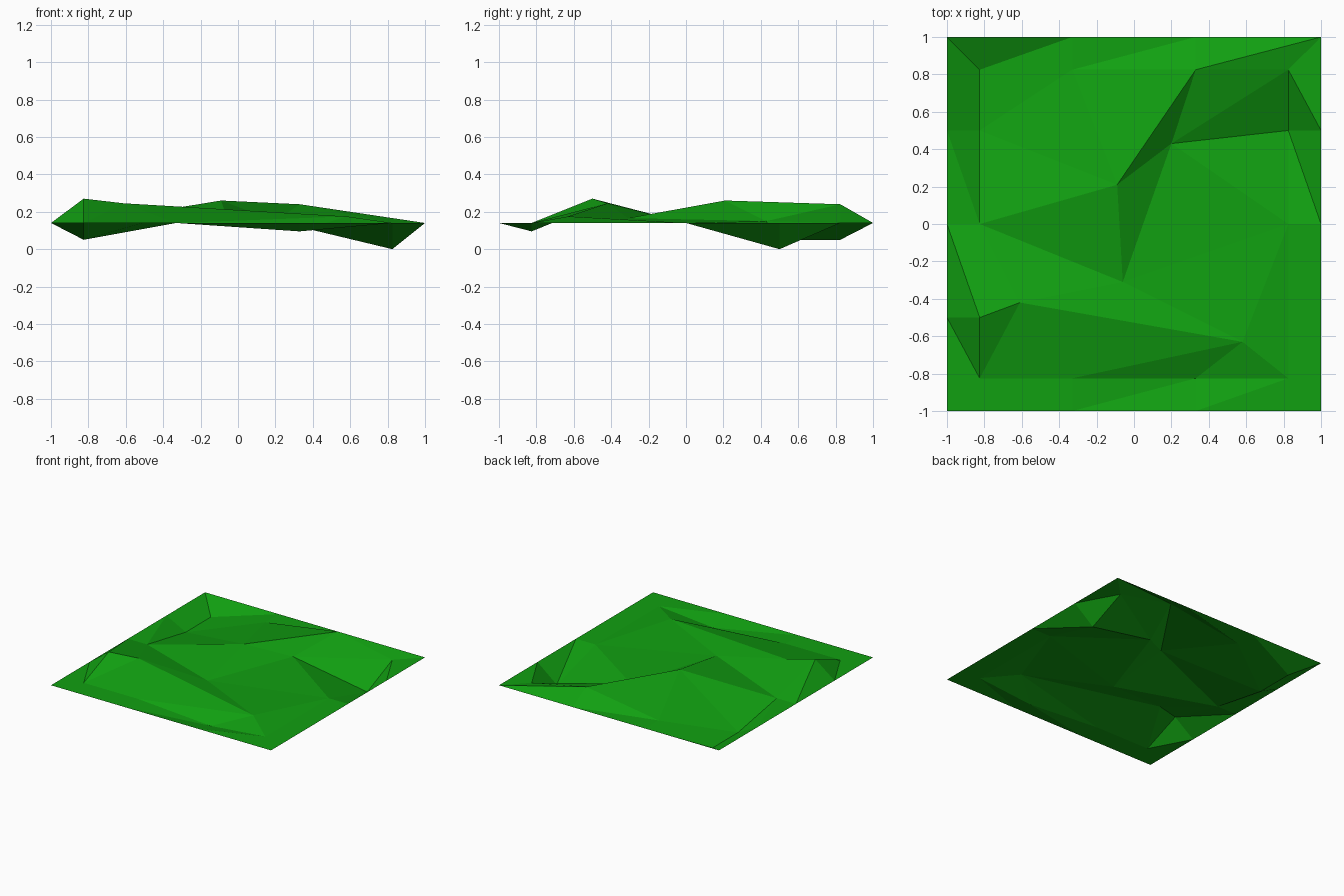
import bpy
from mathutils import Vector
from mathutils.geometry import delaunay_2d_cdt

if "Cube" in bpy.data.objects:
    bpy.data.objects.remove(bpy.data.objects["Cube"])

REST = 0.14          # height of the rim and of undisturbed ground
INNER = 0.825        # half size of the inner ring


def ring(s):
    """14 points counter-clockwise from the front left corner of a square."""
    t, h, e = 0.33, 0.5, s
    return ([(-e, -s), (-t, -s), (t, -s)] + [(s, -e), (s, -h), (s, 0), (s, h)] +
            [(e, s), (t, s), (-t, s)] + [(-s, e), (-s, h), (-s, 0), (-s, -h)])


# Inner ring with its bumps and dips, then five hill points
bumps = {2: 0.095, 6: 0.0, 8: 0.24, 10: 0.05, 11: 0.05, 13: 0.27}
inner = [(x, y, bumps.get(i, REST)) for i, (x, y) in enumerate(ring(INNER))]
A, B, C, D, E = range(14, 19)
hills = [(-0.61, -0.42, 0.245), (-0.06, -0.31, 0.166), (0.58, -0.63, 0.175),
         (0.20, 0.43, 0.15), (-0.09, 0.21, 0.26)]
core = inner + hills

# Creases running out from each hill point
creases = {A: (13, 0, 1, C, 12, B), B: (12, E, D, C, 5), C: (1, 2, 3, 4, 5),
           D: (5, 6, 7, 8, E), E: (8, 9, 11, 12), 9: (11,)}
edges = [(i, (i + 1) % 14) for i in range(14)]
edges += [(hub, k) for hub, ends in creases.items() for k in ends]
flat = [Vector(p[:2]) for p in core]
_, _, tris, orig, _, _ = delaunay_2d_cdt(flat, edges, [], 1, 1e-5)
faces = [tuple(orig[v][0] for v in f) for f in tris]

# Outer rim strip, every quad split along the same diagonal
n = len(core)
verts = core + [(x, y, REST) for x, y in ring(1.0)]
for i in range(14):
    j = (i + 1) % 14
    faces += [(n + i, n + j, j), (n + i, j, i)]

mesh = bpy.data.meshes.new("grass_ground")
mesh.from_pydata(verts, [], faces)
mesh.update()
grass = bpy.data.materials.new("grass_green")
grass.diffuse_color = (0.0056, 0.35, 0.0056, 1)
grass.use_nodes = True
grass.node_tree.nodes["Principled BSDF"].inputs["Base Color"].default_value = grass.diffuse_color
mesh.materials.append(grass)
bpy.context.collection.objects.link(bpy.data.objects.new("grass_ground", mesh))
